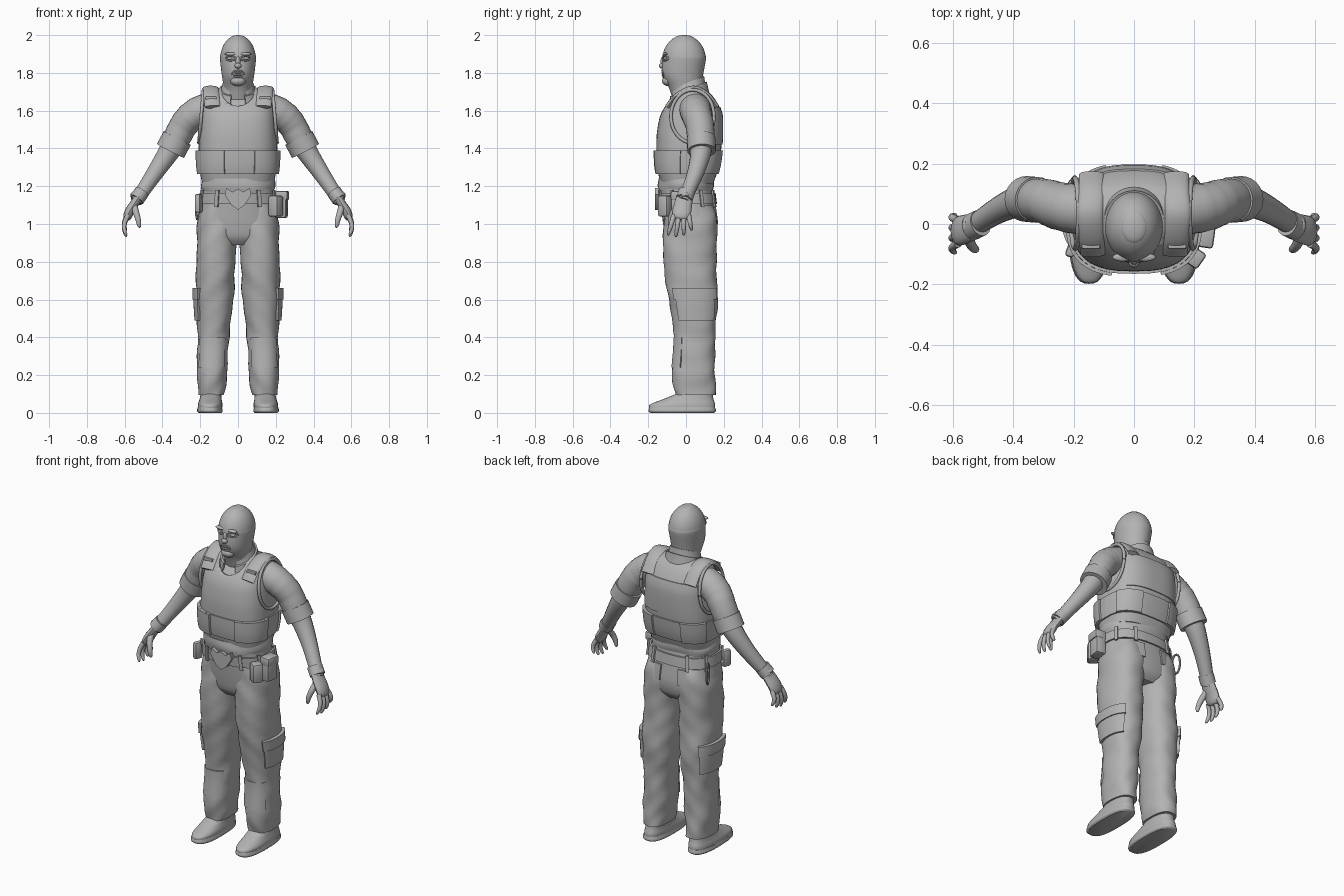
import bpy, bmesh
from math import sin, cos, pi, tau, radians, copysign, sqrt
from mathutils import Vector, Matrix

cube = bpy.data.objects.get("Cube")
if cube:
    bpy.data.objects.remove(cube)

grey = (.45, .45, .45, 1)
material = bpy.data.materials.new("plain grey")
material.use_nodes = True
material.diffuse_color = grey
material.node_tree.nodes["Principled BSDF"].inputs["Base Color"].default_value = grey


# ---- helpers ----
def finish(name, bm, mirror=False):
    bmesh.ops.recalc_face_normals(bm, faces=bm.faces)
    for side in ("left_", "right_") if mirror else ("",):
        if side == "right_":
            bmesh.ops.scale(bm, vec=(-1, 1, 1), verts=bm.verts)
            bmesh.ops.reverse_faces(bm, faces=bm.faces)
        mesh = bpy.data.meshes.new(side + name)
        bm.to_mesh(mesh)
        part = bpy.data.objects.new(side + name, mesh)
        bpy.context.collection.objects.link(part)
        mesh.materials.append(material)
        bpy.ops.object.select_all(action="DESELECT")
        part.select_set(True)
        bpy.context.view_layer.objects.active = part
        bpy.ops.object.shade_smooth_by_angle(angle=radians(40))
    bm.free()
    return part


def spline(keys, t):
    """Smooth curve through tuples, with t counted in keys."""
    i = min(int(t), len(keys) - 2)
    f = t - i
    before, start, end, after = (keys[max(0, min(len(keys) - 1, j))] for j in range(i - 1, i + 3))
    return [q + f / 2 * (r - p + f * (2 * p - 5 * q + 4 * r - s + f * (3 * (q - r) + s - p)))
            for p, q, r, s in zip(before, start, end, after)]


def skin(name, rows, closed=True, mirror=False):
    bm = bmesh.new()
    grid = [[bm.verts.new(point) for point in row] for row in rows]
    count = len(grid[0])
    for lower, upper in zip(grid, grid[1:]):
        for i in range(count):
            j = (i + 1) % count
            bm.faces.new((lower[i], lower[j], upper[j], upper[i]))
    if closed:
        bm.faces.new(grid[0])
        bm.faces.new(grid[-1])
    return finish(name, bm, mirror)


class Body:
    """Stack of rounded sections: height, y centre, half width, half depth."""

    def __init__(self, keys, power=2, centre=lambda z: 0):
        self.keys, self.power, self.centre = keys, power, centre

    def section(self, z):
        low, high = 0, len(self.keys) - 1
        for _ in range(24):
            middle = (low + high) / 2
            if spline(self.keys, middle)[0] < z:
                low = middle
            else:
                high = middle
        return spline(self.keys, low)

    def rim(self, key, angle, offset=0):
        z, cy, rx, ry = key
        curve = lambda v: copysign(abs(v) ** (2 / self.power), v)
        return Vector((self.centre(z) + (rx + offset) * curve(cos(angle)),
                       cy + (ry + offset) * curve(sin(angle)), z))

    def loft(self, name, offset=0, fold=0, mirror=False, steps=6, sides=40):
        rows = []
        for k in range((len(self.keys) - 1) * steps + 1):
            key = spline(self.keys, k / steps)
            turns = [tau * i / sides for i in range(sides)]
            rows.append([self.rim(key, a, offset + fold * (sin(key[0] * 48 + 5 * cos(a)) + sin(key[0] * 27 + 3 * a)))
                         for a in turns])
        return skin(name, rows, mirror=mirror)

    def panel(self, name, heights, arc, offset, thick=.01, tilt=0, mirror=False, rows=6, columns=40):
        """Curved plate lying on the body between two heights and two angles."""
        bottom, top = heights
        start, end = map(radians, arc)
        turns = [start + (end - start) * i / columns for i in range(columns + 1)]
        layers = []
        for k in range(rows + 1):
            key = self.section(bottom + (top - bottom) * k / rows)
            layer = [self.rim(key, a, offset) for a in turns]
            layer += [self.rim(key, a, offset - thick) for a in reversed(turns)]
            for point in layer:
                point.z += tilt * point.y
            layers.append(layer)
        skin(name, layers, mirror=mirror)


def tube(name, path, width, end=None, flat=1, axis=(0, 1, 0), mirror=True, tip=False, loop=False, fold=0, steps=5, sides=16):
    """Sweep an ellipse, wide along the axis, tapering from width to end."""
    last = len(path) - 1
    rows = []
    for k in range(last * steps + 1):
        t = k / steps
        tangent = Vector(spline(path, min(t + .05, last))) - Vector(spline(path, max(t - .05, 0)))
        tangent.normalize()
        across = Vector(axis)
        across = (across - tangent * across.dot(tangent)).normalized()
        along = tangent.cross(across)
        size = width + ((end or width) - width) * t / last
        size *= 1 + fold * sin(k * 2)
        if tip:
            size *= sqrt(max(.05, 1 - (t / last) ** 8))
        rows.append([Vector(spline(path, t)) + size * (across * cos(tau * i / sides) + flat * along * sin(tau * i / sides))
                     for i in range(sides)])
    skin(name, rows, closed=not loop, mirror=mirror)


def ball(name, location, size, mirror=False):
    bm = bmesh.new()
    place = Matrix.Translation(location) @ Matrix.Diagonal((*size, 1))
    bmesh.ops.create_uvsphere(bm, u_segments=24, v_segments=14, radius=1, matrix=place)
    return finish(name, bm, mirror)


def box(name, location, size, turn=0, bevel=.01, mirror=False):
    bm = bmesh.new()
    place = Matrix.Translation(location) @ Matrix.Rotation(radians(turn), 4, "Z") @ Matrix.Diagonal((*size, 1))
    bmesh.ops.create_cube(bm, size=1, matrix=place)
    bmesh.ops.bevel(bm, geom=bm.edges[:], offset=bevel, segments=2, affect="EDGES", profile=.5)
    finish(name, bm, mirror)


def turns(count):
    return [tau * i / count for i in range(count + 1)]


# ---- head: a neck and jaw below a dome ----
dome = [radians(a) for a in range(0, 90, 11)]
head = Body([(1.66, 0, .07, .07), (1.72, -.005, .075, .085), (1.79, -.017, .086, .108)]
            + [(1.87 + .13 * sin(a), -.01, .095 * cos(a), .115 * cos(a)) for a in dome])
head.loft("hooded_head")
ball("crown", (0, -.01, 1.98), (.045, .055, .02))


def face_loop(name, x, z, width, height, mirror):
    path = []
    for a in turns(16):
        px, pz = x + width * cos(a), z + height * sin(a)
        _, cy, rx, ry = head.section(pz)
        path.append((px, cy - ry * sqrt(1 - (px / rx) ** 2), pz))
    tube(name, path, .004, mirror=mirror, loop=True, steps=2, sides=8)


face_loop("eye_opening", .04, 1.877, .026, .012, mirror=True)
face_loop("mouth_opening", 0, 1.795, .03, .018, mirror=False)
ball("eye", (.04, -.11, 1.877), (.017, .01, .009), mirror=True)
ball("brow", (.037, -.11, 1.9), (.034, .014, .009), mirror=True)
ball("nose_bridge", (0, -.12, 1.86), (.013, .015, .03))
ball("nose", (0, -.126, 1.838), (.018, .018, .015))
for name, z in ("upper_lip", 1.802), ("lower_lip", 1.789):
    ball(name, (0, -.12, z), (.022, .01, .006))
ball("chin", (0, -.095, 1.757), (.04, .032, .027))

# ---- shirt and collar ----
collar = Body([(1.65, .012, .108, .1), (1.7, .01, .092, .092), (1.745, .008, .08, .088)])
collar.panel("shirt_collar", (1.65, 1.745), (-62, 242), 0, tilt=.4)
collar.panel("collar_fold", (1.65, 1.71), (-68, 248), .01, tilt=.4)
hem = Body([(1.16, 0, .185, .14), (1.2, 0, .197, .147), (1.24, 0, .19, .145)], power=2.4)
hem.loft("shirt_hem", fold=.002)
vest = Body([(1.215, .005, .19, .14), (1.3, .01, .205, .163), (1.4, .015, .208, .172), (1.5, .02, .204, .172),
             (1.6, .03, .197, .155), (1.69, .04, .18, .09), (1.72, .04, .1, .03)], power=2.7)
vest.loft("shirt_body", offset=-.018)

# ---- armoured vest with scooped neck ----
shell = vest.loft("vest")
cutter = ball("neck_cutter", (0, -.035, 1.71), (.088, .125, .105))
cutter.hide_render = True
scoop = shell.modifiers.new("neck", "BOOLEAN")
scoop.object = cutter
bpy.context.view_layer.objects.active = shell
bpy.ops.object.modifier_apply(modifier=scoop.name)
bpy.data.objects.remove(cutter)

band = (1.265, 1.39)
vest.panel("vest_belly_band", band, (0, 360), .008)
vest.panel("front_flap_right", band, (-172, -103), .018)
vest.panel("front_flap_left", band, (-73, -8), .018)
vest.panel("back_flap", band, (22, 72), .016, mirror=True)
vest.panel("back_plate", (1.42, 1.62), (40, 140), .005)
tube("shoulder_strap", [(.135, -.1, 1.62), (.14, -.05, 1.68), (.145, .035, 1.72), (.14, .11, 1.69), (.14, .165, 1.62)],
     .042, flat=.3, axis=(1, 0, 0))
tube("armhole_edge", [(.195 - .012 * sin(a), .035 + .115 * cos(a), 1.57 + .14 * sin(a)) for a in turns(12)],
     .009, axis=(1, 0, 0), loop=True)
box("strap_buckle", (.143, -.075, 1.667), (.06, .016, .02), bevel=.004, mirror=True)

# ---- arms ----
tube("sleeve", [(.12, .05, 1.61), (.19, .05, 1.6), (.25, .06, 1.565), (.295, .075, 1.51), (.345, .08, 1.41)],
     .088, end=.07, fold=.012, sides=24)
tube("sleeve_cuff", [(.322, .08, 1.455), (.357, .083, 1.387)], .076, flat=1.06, sides=24)
tube("forearm", [(.33, .08, 1.44), (.38, .075, 1.36), (.45, .045, 1.255), (.54, -.012, 1.12)], .064, end=.033)
tube("glove_cuff", [(.508, .004, 1.17), (.537, -.01, 1.13)], .045, flat=.9)
ball("glove_strap_tab", (.552, -.005, 1.155), (.018, .026, .013), mirror=True)
tube("palm", [(.528, -.008, 1.14), (.55, -.015, 1.105), (.575, -.022, 1.065), (.592, -.027, 1.02)],
     .044, end=.054, flat=.5, tip=True)
for i, name in enumerate(("index_finger", "middle_finger", "ring_finger", "little_finger")):
    reach = .1 * cos((i - 1) * .4)
    bend = [(.583 + .02 * sin(t * .7), -.064 + i * .026 + (i - 2) * .004 * t, 1.045 - reach * t / 3.5) for t in range(5)]
    tube(name, bend, .014, end=.01, tip=True, sides=10)
tube("thumb", [(.55, -.04, 1.095), (.54, -.068, 1.06), (.528, -.082, 1.02), (.521, -.084, .98)],
     .019, end=.012, tip=True)

# ---- trousers ----
hips = Body([(.89, .024, .12, .1), (.93, .024, .19, .13), (1, .022, .212, .143), (1.1, .01, .2, .143),
             (1.185, 0, .19, .142)], power=2.4)
hips.loft("trouser_seat")
leg = Body([(.095, .05, .067, .108), (.2, .04, .08, .114), (.4, .046, .083, .108), (.6, .038, .1, .13),
            (.8, .02, .103, .14), (1, .024, .105, .142), (1.1, .012, .09, .125)],
           power=2.3, centre=lambda z: .145 - .035 * z)
leg.loft("trouser_leg", fold=.0022, mirror=True)
leg.panel("cargo_pocket", (.49, .64), (-38, 52), .012, thick=.02, mirror=True)
leg.panel("cargo_pocket_flap", (.6, .66), (-42, 56), .018, thick=.02, mirror=True)
leg.panel("knee_patch", (.24, .4), (-135, -35), .005, mirror=True)
hips.panel("back_pocket", (1, 1.09), (42, 78), .007, mirror=True)

# ---- belt and gear ----
hips.panel("belt", (1.105, 1.165), (0, 360), .012)
for place, angle in ("front", -62), ("front_side", -25), ("back_side", 25), ("back", 62):
    hips.panel(place + "_belt_loop", (1.09, 1.18), (angle - 3, angle + 3), .02, mirror=True, columns=4)
half = [(0, 1.075), (.035, 1.1), (.07, 1.155), (.062, 1.19), (.03, 1.17), (0, 1.185)]
outline = half + [(-x, z) for x, z in half[-2:0:-1]]
skin("belt_buckle", [[(x, y, z) for x, z in outline] for y in (-.163, -.14)])
box("hip_pouch", (.23, -.035, 1.1), (.06, .08, .135), turn=-8)
box("hip_pouch_flap", (.234, -.035, 1.15), (.066, .086, .05), turn=-8)
box("front_pouch", (.2, -.11, 1.095), (.06, .06, .11), turn=-35)
box("right_holder", (-.208, -.085, 1.11), (.03, .05, .1), turn=-20)
tube("carabiner", [(-.215 - .008 * sin(a), .1 + .024 * sin(a), 1.085 + .06 * cos(a)) for a in turns(12)],
     .006, axis=(1, .2, 0), mirror=False, loop=True, sides=8)

# ---- boots ----
sole = Body([(0, -.02, .06, .168), (.01, -.02, .068, .178), (.03, -.02, .064, .174)], 2.6, lambda z: .149)
sole.loft("boot_sole", mirror=True)
upper = Body([(.02, -.02, .064, .174), (.045, -.018, .065, .172), (.075, .015, .058, .13), (.11, .05, .054, .09),
              (.16, .058, .052, .075)], 2.4, lambda z: .15 - z / 15)
upper.loft("boot_upper", mirror=True)
